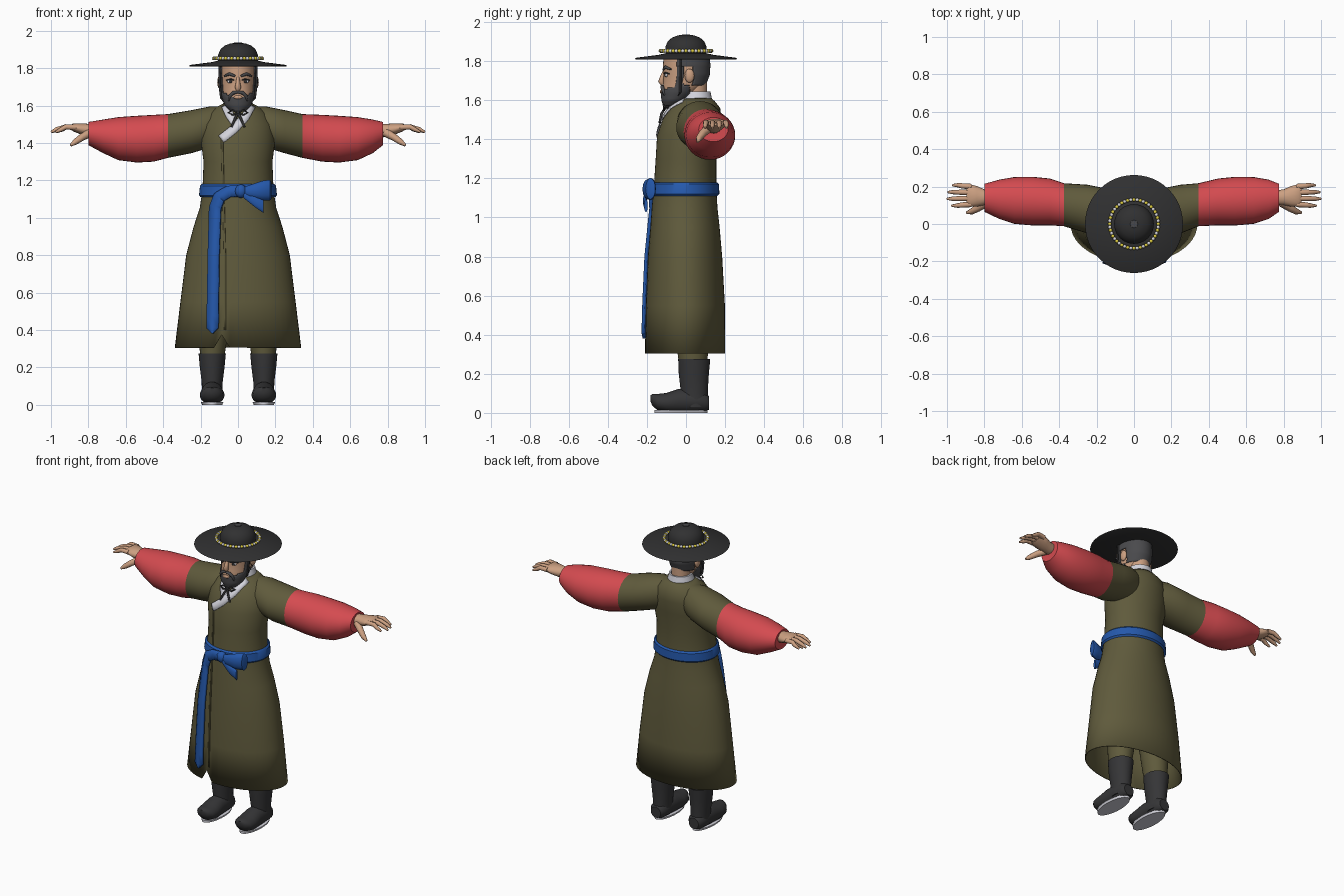
import bpy, bmesh
from math import sin, cos, pi, sqrt, radians
from mathutils import Vector

if "Cube" in bpy.data.objects:
    bpy.data.objects.remove(bpy.data.objects["Cube"])


def material(name, r, g, b):
    m = bpy.data.materials.new(name)
    m.use_nodes = True
    m.diffuse_color = (r, g, b, 1)
    m.node_tree.nodes["Principled BSDF"].inputs["Base Color"].default_value = (r, g, b, 1)
    return m


OLIVE = material("olive cloth", .115, .103, .045)
RED = material("red cloth", .66, .07, .08)
BLUE = material("blue sash", .018, .098, .41)
SKIN = material("skin", .6, .35, .22)
WHITE = material("white cloth", .66, .66, .72)
BLACK = material("black felt", .03, .03, .031)
LEATHER = material("dark leather", .036, .036, .038)
HAIR = material("grey hair", .068, .068, .073)
GOLD = material("yellow beads", .72, .6, .05)


def finish(name, bm, mats, angle=40):
    bmesh.ops.recalc_face_normals(bm, faces=bm.faces)
    me = bpy.data.meshes.new(name)
    bm.to_mesh(me)
    bm.free()
    for m in mats:
        me.materials.append(m)
    ob = bpy.data.objects.new(name, me)
    bpy.context.collection.objects.link(ob)
    bpy.ops.object.select_all(action='DESELECT')
    ob.select_set(True)
    bpy.context.view_layer.objects.active = ob
    bpy.ops.object.shade_smooth_by_angle(angle=radians(angle))
    return ob


def ring(axis, p, a, b, ra, rb, n=32):
    pts = [(a + ra * cos(2 * pi * i / n), b + rb * sin(2 * pi * i / n)) for i in range(n)]
    order = {'x': lambda u, v: (p, u, v), 'y': lambda u, v: (u, p, v), 'z': lambda u, v: (u, v, p)}
    return [Vector(order[axis](u, v)) for u, v in pts]


def loft(name, rings, *mats, cap=True, keep=None, paint=None, angle=40):
    bm = bmesh.new()
    vs = [[bm.verts.new(p) for p in r] for r in rings]
    n = len(vs[0])
    for lo, hi in zip(vs, vs[1:]):
        for i in range(n):
            j = (i + 1) % n
            bm.faces.new((lo[i], lo[j], hi[j], hi[i]))
    if cap:
        bm.faces.new(vs[0])
        bm.faces.new(vs[-1])
    if paint:
        for f in bm.faces:
            f.material_index = paint(f.calc_center_median())
    if keep:
        drop = [f for f in bm.faces if not keep(f.calc_center_median())]
        bmesh.ops.delete(bm, geom=drop, context='FACES')
    return finish(name, bm, mats, angle)


def tube(name, pts, radii, mat, n=8):
    pts = [Vector(p) for p in pts]
    rings = []
    for i, p in enumerate(pts):
        t = (pts[min(i + 1, len(pts) - 1)] - pts[max(i - 1, 0)]).normalized()
        u = t.cross(Vector((0, 0, 1)) if abs(t.z) < .9 else Vector((0, 1, 0))).normalized()
        v = t.cross(u)
        rings.append([p + radii[i] * (u * cos(2 * pi * k / n) + v * sin(2 * pi * k / n)) for k in range(n)])
    return loft(name, rings, mat, angle=60)


def blob(name, c, r, mat):
    steps = [-.98, -.8, -.45, 0, .45, .8, .98]
    return loft(name, [ring('z', c[2] + r[2] * k, c[0], c[1], r[0] * sqrt(1 - k * k), r[1] * sqrt(1 - k * k), 16)
                       for k in steps], mat, angle=60)


def row_at(rows, z):
    z = min(max(z, rows[0][0]), rows[-1][0])
    for a, b in zip(rows, rows[1:]):
        if z <= b[0]:
            k = (z - a[0]) / (b[0] - a[0])
            return [p + (q - p) * k for p, q in zip(a, b)]


# Robe: height, centre y, half width, half depth
ROBE = [(.305, -.005, .338, .205), (.55, -.003, .308, .202), (.8, -.005, .277, .19), (.95, -.005, .238, .177),
        (1.05, -.007, .205, .168), (1.15, -.005, .19, .16), (1.3, 0, .184, .155), (1.42, .012, .2, .16),
        (1.5, .03, .19, .15), (1.56, .045, .155, .13), (1.595, .052, .11, .095), (1.615, .055, .07, .07)]


def front_y(x, z):
    _, cy, rx, ry = row_at(ROBE, z)
    return cy - ry * sqrt(max(0, 1 - (x / rx) ** 2))


def band(name, path, mat, offset=.004, thick=.006):
    """Flat strip lying on the front of the robe; path holds x, z, width."""
    fine = []
    for a, b in zip(path, path[1:]):
        fine += [[p + (q - p) * k / 6 for p, q in zip(a, b)] for k in range(6)]
    fine.append(path[-1])
    bm = bmesh.new()
    rails = []
    for i, (x, z, w) in enumerate(fine):
        a, b = fine[max(i - 1, 0)], fine[min(i + 1, len(fine) - 1)]
        d = Vector((b[0] - a[0], b[1] - a[1])).normalized() * w / 2
        rails.append([bm.verts.new((px, front_y(px, pz) - offset, pz)) for px, pz in
                      ((x - d.y * k, z + d.x * k) for k in (-1, 0, 1))])
    for a, b in zip(rails, rails[1:]):
        for k in (0, 1):
            bm.faces.new((a[k], a[k + 1], b[k + 1], b[k]))
    ob = finish(name, bm, [mat])
    mod = ob.modifiers.new("thickness", 'SOLIDIFY')
    mod.thickness, mod.offset = thick, 0


robe_rings = [ring('z', z, 0, cy, rx, ry, 48) for z, cy, rx, ry in ROBE]
slit = min(robe_rings[0], key=lambda p: abs(p.x + .07) + p.y)
slit.z += .07
robe = loft("robe", robe_rings, OLIVE, cap=False)
robe.modifiers.new("cloth thickness", 'SOLIDIFY').thickness = .006
band("robe_overlap_edge", [(-.085, 1.42, .01), (-.08, 1.2, .01), (-.07, .8, .01), (-.07, .4, .01)], OLIVE, .002, .004)

# Belt, sash and bow
belt = []
for z, g in ((1.11, .004), (1.12, .014), (1.17, .014), (1.18, .004)):
    _, cy, rx, ry = row_at(ROBE, z)
    belt.append(ring('z', z, 0, cy, rx + g, ry + g, 48))
loft("belt", belt, BLUE, cap=False)
band("sash_tail", [(.02, 1.145, .06), (-.05, 1.14, .06), (-.1, 1.11, .06), (-.122, 1.05, .06), (-.13, .8, .06),
                   (-.136, .41, .062), (-.136, .38, .004)], BLUE, .024, .014)
loft("bow_loop", [ring('x', x, y, z, ry, rz, 12) for x, y, z, ry, rz in
                  ((.03, -.19, 1.14, .015, .025), (.06, -.198, 1.14, .022, .034), (.13, -.195, 1.145, .028, .052),
                   (.17, -.18, 1.147, .026, .056), (.18, -.17, 1.147, .012, .045))], BLUE)
loft("bow_tail", [ring('x', x, y, z, .009, rz, 12) for x, y, z, rz in
                  ((.03, -.2, 1.125, .02), (.09, -.212, 1.085, .028), (.135, -.205, 1.06, .034))], BLUE)
blob("bow_knot", (.015, -.19, 1.142), (.032, .028, .036), BLUE)

# Collar
loft("collar", [ring('z', z, 0, cy, r, r) for z, cy, r in
                ((1.585, .05, .088), (1.61, .052, .08), (1.645, .055, .07), (1.645, .055, .06), (1.6, .055, .06))],
     WHITE, cap=False)
band("collar_left", [(.075, 1.6, .04), (.04, 1.54, .045), (-.02, 1.475, .045), (-.09, 1.42, .045)], WHITE, .008)
band("collar_right", [(-.07, 1.6, .04), (-.045, 1.55, .045), (-.02, 1.51, .04)], WHITE, .005)
loft("neck", [ring('z', z, 0, .05, .058, .058) for z in (1.55, 1.72)], SKIN)

# Sleeves, hands, legs and boots
for s, side, seam, cuff in ((1, "left", .345, .775), (-1, "right", .375, .8)):
    arm = [(.06, .07, 1.5, .07, .095), (.15, .072, 1.485, .118, .11), (.25, .08, 1.46, .13, .115),
           (seam, .103, 1.437, .115, .117), (.45, .118, 1.425, .125, .125), (.54, .122, 1.42, .13, .125),
           (.64, .126, 1.423, .125, .115), (.72, .132, 1.435, .105, .09), (cuff, .14, 1.45, .075, .062)]
    loft(side + "_sleeve", [ring('x', s * x, y, z, ry, rz) for x, y, z, ry, rz in arm], OLIVE, RED,
         paint=lambda c: int(abs(c.x) > seam))
    loft(side + "_palm", [ring('x', s * x, y, z, ry, rz, 16) for x, y, z, ry, rz in
                          ((.76, .14, 1.465, .04, .036), (.8, .143, 1.467, .042, .035), (.84, .148, 1.475, .055, .03),
                           (.88, .152, 1.483, .06, .022), (.895, .152, 1.483, .05, .012))], SKIN)
    for finger, y, tip in (("index", .105, .975), ("middle", .137, 1), ("ring", .168, .995), ("little", .2, .97)):
        spread = .15 + (y - .15) * 1.15
        tube(f"{side}_{finger}_finger", [(s * .87, y, 1.483), (s * .92, (y + spread) / 2, 1.486),
             (s * (tip - .03), spread, 1.472), (s * tip, spread, 1.458)], [.015, .014, .012, .006], SKIN)
    tube(side + "_thumb", [(s * .79, .115, 1.455), (s * .835, .085, 1.43), (s * .87, .066, 1.405),
                           (s * .895, .06, 1.387)], [.024, .02, .016, .007], SKIN)

    loft(side + "_trouser_leg", [ring('z', z, s * x, .035, rx, ry) for z, x, rx, ry in
                                 ((.24, .138, .062, .07), (.32, .135, .072, .08), (.6, .115, .1, .1),
                                  (.95, .09, .1, .11))], OLIVE)
    loft(side + "_boot_shaft", [ring('z', z, s * .138, y, rx, ry) for z, y, rx, ry in
                                ((.03, .045, .055, .068), (.12, .042, .056, .07), (.2, .04, .066, .077),
                                 (.275, .042, .073, .082))], LEATHER)
    foot = [ring('y', y, s * .138, z, rx, rz, 24) for y, z, rx, rz in
            ((.118, .05, .035, .035), (.095, .055, .052, .052), (.03, .062, .058, .062), (-.04, .06, .06, .062),
             (-.1, .052, .066, .05), (-.145, .055, .058, .042), (-.172, .066, .036, .03), (-.182, .075, .012, .015))]
    for p in sum(foot, []):
        p.z = max(p.z, .01)
    loft(side + "_boot_foot", foot, LEATHER)
    loft(side + "_boot_sole", [ring('z', z, s * .138, -.025, rx, .135) for z, rx in ((0, .054), (.014, .06))], WHITE)

# Head: height, centre y, half width, half depth
HEAD = [(1.57, -.075, .035, .035), (1.6, -.06, .064, .06), (1.64, -.035, .079, .088), (1.68, -.01, .086, .106),
        (1.73, 0, .09, .115), (1.78, 0, .093, .118), (1.835, 0, .09, .113)]
loft("head", [ring('z', z, 0, y, rx, ry) for z, y, rx, ry in HEAD], SKIN, angle=60)


def head_shell(name, low, high, grow, keep):
    rings = []
    for i in range(25):
        z, y, rx, ry = row_at(HEAD, low + (high - low) * i / 24)
        rings.append(ring('z', z, 0, y, rx + grow, ry + grow, 64))
    shell = loft(name, rings, HAIR, keep=keep, angle=60)
    shell.modifiers.new("thickness", 'SOLIDIFY').thickness = grow


head_shell("hair", 1.675, 1.83, .007,
           lambda c: c.y > .035 or c.y > -.045 and c.z > 1.77)
head_shell("beard", 1.57, 1.8, .006,
           lambda c: c.y < .02 and c.z < 1.647 + .5 * max(0, abs(c.x) - .035) or -.05 < c.y < -.015)

# Face
tube("nose", [(0, -.108, 1.755), (0, -.12, 1.72), (0, -.126, 1.695), (0, -.118, 1.68)], [.008, .012, .017, .01], SKIN)
blob("mouth", (0, -.126, 1.644), (.024, .008, .01), SKIN)
for s, side in ((1, "left"), (-1, "right")):
    blob(side + "_ear", (s * .097, .018, 1.725), (.014, .025, .036), SKIN)
    blob(side + "_eye", (s * .04, -.1, 1.728), (.018, .008, .009), WHITE)
    blob(side + "_pupil", (s * .04, -.106, 1.728), (.009, .005, .009), BLACK)
    tube(side + "_eyelid", [(s * .018, -.113, 1.736), (s * .04, -.107, 1.741), (s * .063, -.086, 1.735)],
         [.003, .004, .003], BLACK)
    tube(side + "_eyebrow", [(s * .015, -.116, 1.757), (s * .045, -.105, 1.769), (s * .073, -.077, 1.758)],
         [.006, .009, .005], HAIR)
    tube(side + "_moustache", [(0, -.124, 1.672), (s * .025, -.122, 1.668), (s * .042, -.117, 1.652),
                               (s * .05, -.11, 1.625)], [.007, .01, .009, .005], HAIR)
    # Hat cords
    tube(side + "_hat_cord", [(s * .098, -.03, 1.82), (s * .1, -.03, 1.72), (s * .09, -.03, 1.64),
                              (s * .045, -.065, 1.585), (0, -.1, 1.562)], [.006] * 5, BLACK)
    tube(side + "_cord_loop", [(0, -.105, 1.562), (s * .03, -.115, 1.575), (s * .052, -.105, 1.562),
                               (s * .03, -.112, 1.55), (0, -.11, 1.56)], [.005] * 5, BLACK)
    tube(side + "_cord_tail", [(0, -.108, 1.56), (s * .015, -.125, 1.53), (s * .035, -.135, 1.485)],
         [.006, .007, .006], BLACK)
blob("cord_knot", (0, -.108, 1.562), (.011, .01, .012), BLACK)

# Hat
loft("hat", [ring('z', z, 0, 0, r, r, 48) for z, r in
             ((1.817, .06), (1.808, .255), (1.812, .262), (1.817, .255), (1.832, .14), (1.84, .106), (1.872, .106),
              (1.9, .094), (1.92, .072), (1.932, .04), (1.934, .015))], BLACK)
loft("hat_button", [ring('z', z, 0, 0, r, r, 16) for z, r in ((1.925, .022), (1.937, .02))], HAIR)
COUNT = 48
for first, name, mat in ((0, "yellow_hat_beads", GOLD), (1, "white_hat_beads", WHITE)):
    bm = bmesh.new()
    for i in range(first, COUNT, 2):
        a = 2 * pi * i / COUNT
        made = bmesh.ops.create_icosphere(bm, subdivisions=2, radius=.01)
        bmesh.ops.translate(bm, verts=made["verts"], vec=(.13 * cos(a), .13 * sin(a), 1.852))
    finish(name, bm, [mat])
